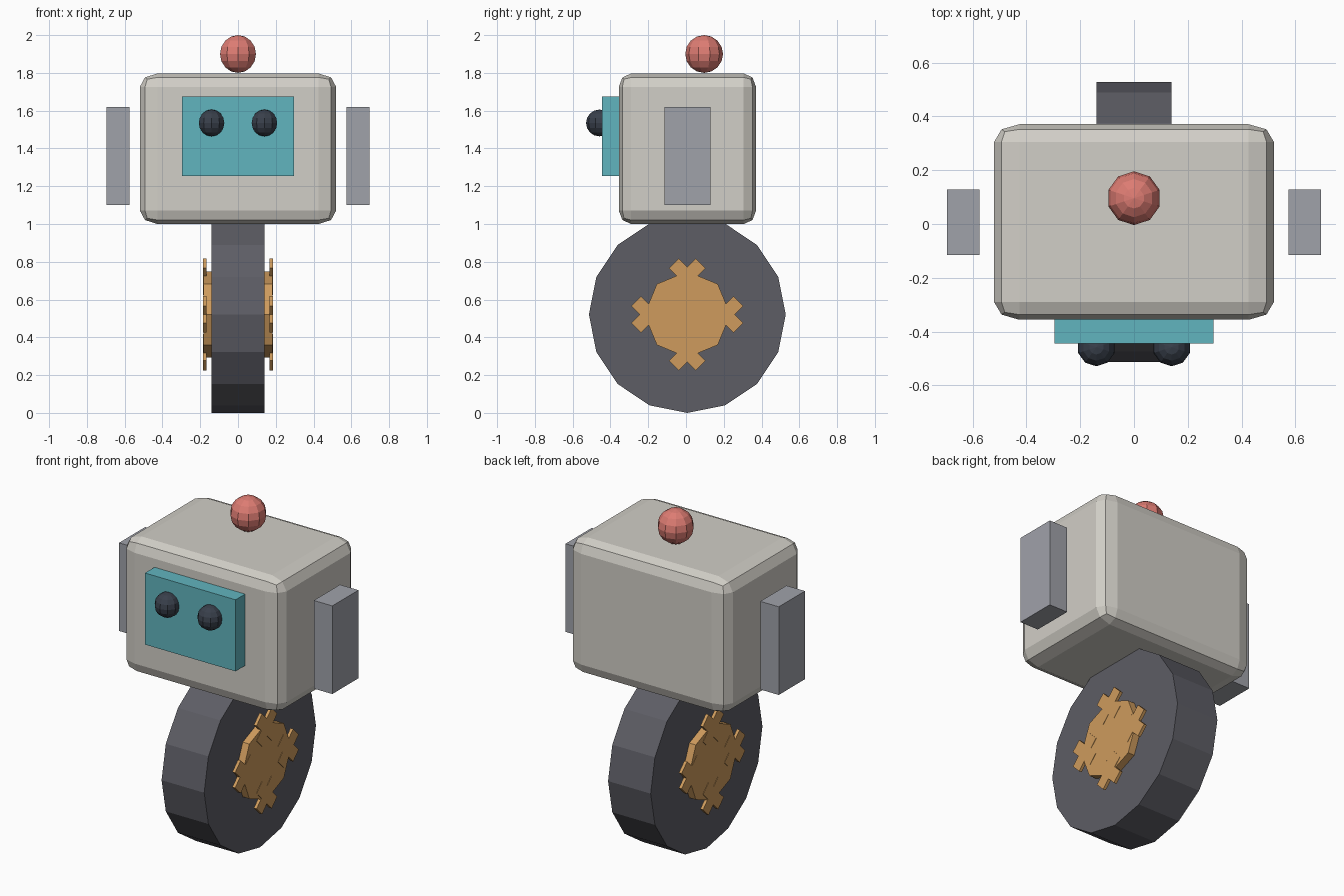
import bpy, bmesh
from math import sin, cos, pi, radians
from mathutils import Matrix, Vector

if "Cube" in bpy.data.objects:
    bpy.data.objects.remove(bpy.data.objects["Cube"])


def colour(name, rgb):
    m = bpy.data.materials.new(name)
    m.diffuse_color = (*rgb, 1)
    m.use_nodes = True
    m.node_tree.nodes["Principled BSDF"].inputs["Base Color"].default_value = m.diffuse_color
    return m


SHELL = colour("warm_grey", (0.64, 0.62, 0.57))
TEAL = colour("teal", (0.12, 0.46, 0.52))
DARK = colour("dark_blue_grey", (0.04, 0.05, 0.07))
RED = colour("coral", (0.72, 0.20, 0.17))
RUBBER = colour("rubber", (0.11, 0.11, 0.13))
BRASS = colour("brass", (0.62, 0.33, 0.11))
STEEL = colour("steel", (0.35, 0.36, 0.40))


def add_object(name, bm, mat, loc=(0, 0, 0), scale=(1, 1, 1)):
    bmesh.ops.recalc_face_normals(bm, faces=bm.faces)
    me = bpy.data.meshes.new(name)
    bm.to_mesh(me)
    bm.free()
    me.materials.append(mat)
    ob = bpy.data.objects.new(name, me)
    ob.location, ob.scale = loc, scale
    bpy.context.collection.objects.link(ob)
    return ob


def box(name, lo, hi, mat):
    lo, hi = Vector(lo), Vector(hi)
    bm = bmesh.new()
    bmesh.ops.create_cube(bm, size=1)
    return add_object(name, bm, mat, (lo + hi) / 2, hi - lo)


def ball(name, loc, r, mat):
    bm = bmesh.new()
    bmesh.ops.create_uvsphere(bm, u_segments=10, v_segments=8, radius=r)
    return add_object(name, bm, mat, loc)


def extrude_profiles(name, profiles, x0, x1, mat, loc):
    """Extrude closed (y, z) outlines along x."""
    bm = bmesh.new()
    for pts in profiles:
        face = bm.faces.new([bm.verts.new((x0, y, z)) for y, z in pts])
        new = bmesh.ops.extrude_face_region(bm, geom=[face])["geom"]
        verts = [v for v in new if isinstance(v, bmesh.types.BMVert)]
        bmesh.ops.translate(bm, verts=verts, vec=(x1 - x0, 0, 0))
        if not face.is_valid or len(face.link_loops if hasattr(face, "link_loops") else face.loops) == 0:
            continue
        # keep the starting cap so the solid stays closed
    return add_object(name, bm, mat, loc)


def ngon(n, r):
    return [(r * sin(2 * pi * i / n), r * cos(2 * pi * i / n)) for i in range(n)]


def cross(cy, cz, arm, w):
    """X-shaped outline: a plus turned by 45 degrees."""
    quarter = [(arm, -w), (arm, w), (w, w)]
    pts = []
    for k in range(4):
        rot = Matrix.Rotation(radians(45 + 90 * k), 2)
        pts += [rot @ Vector(p) for p in quarter]
    return [(p.x + cy, p.y + cz) for p in pts]


# Head-like body: bevel is scaled together with the box
body = box("body", (-0.52, -0.356, 1.0), (0.52, 0.371, 1.797), SHELL)
bevel = body.modifiers.new("rounded_edges", "BEVEL")
bevel.width, bevel.segments = 0.09, 2

# Face panel and top lamp
box("face_panel", (-0.296, -0.445, 1.253), (0.296, -0.34, 1.675), TEAL)
ball("top_lamp", (0, 0.096, 1.9), 0.1, RED)

# Single wheel
axle = (0, 0.007, 0.521)
extrude_profiles("wheel", [ngon(16, 0.521)], -0.139, 0.139, RUBBER, axle)

# Mirrored parts: eyes, side pods, hubs and hub crosses
lugs = [cross(0.2 * cos(k * pi / 2), 0.2 * sin(k * pi / 2), 0.1, 0.0365) for k in range(4)]
for side, s in (("left", -1), ("right", 1)):
    ball(side + "_eye", (s * 0.14, -0.458, 1.535), 0.071, DARK)
    xs = sorted((s * 0.575, s * 0.696))
    box(side + "_side_pod", (xs[0], -0.115, 1.10), (xs[1], 0.129, 1.62), STEEL)
    extrude_profiles(side + "_hub", [ngon(8, 0.228)], s * 0.13, s * 0.182, BRASS, axle)
    extrude_profiles(side + "_hub_crosses", lugs, s * 0.166, s * 0.184, BRASS, axle)
